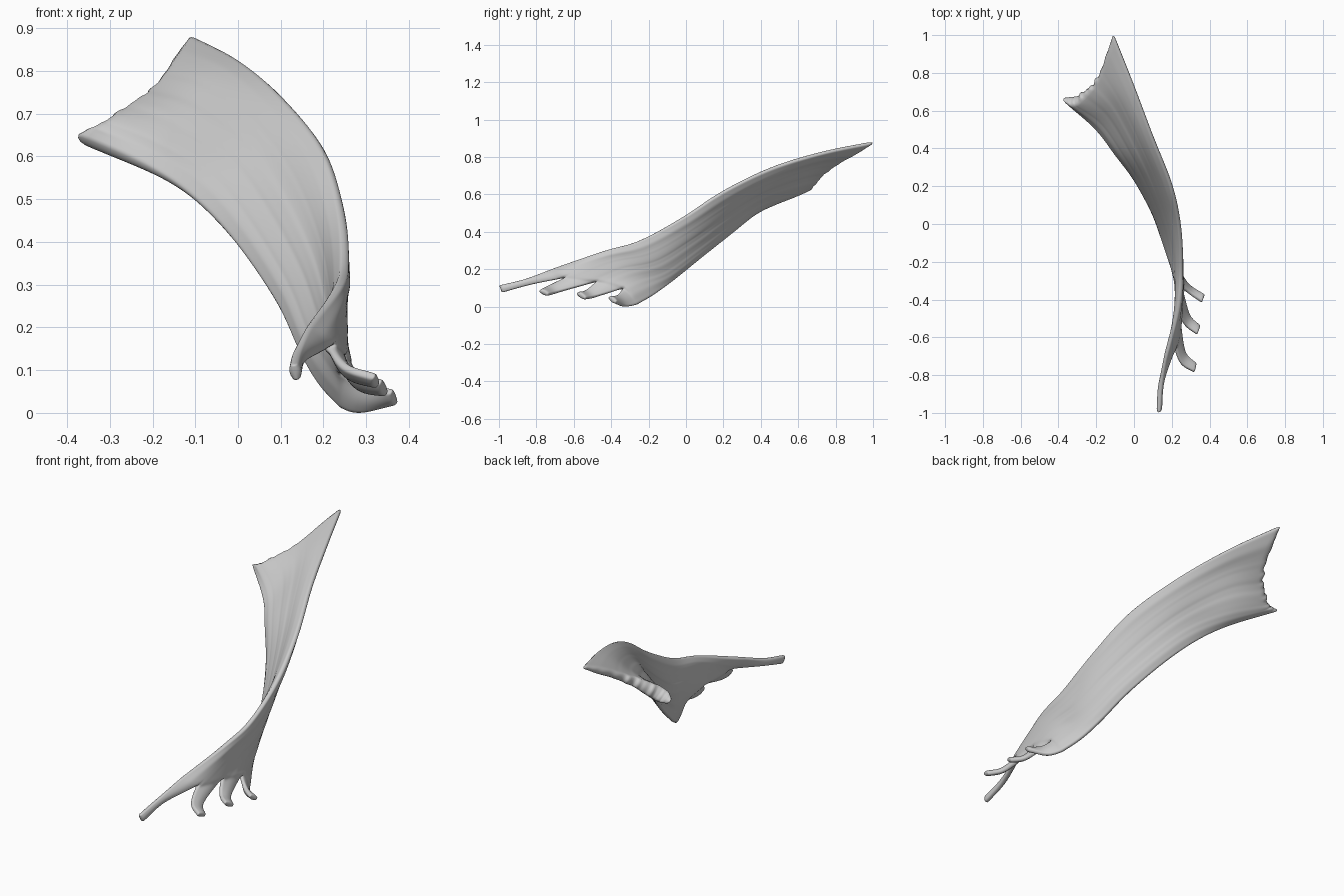
import bpy, bmesh, math, random
from mathutils import Vector as V

if "Cube" in bpy.data.objects:
    bpy.data.objects.remove(bpy.data.objects["Cube"])

random.seed(4)
BAND = 8            # columns per slip
COLS = BAND * 4     # four slips across the sheet
STEPS = 6           # subdivisions between cross-sections


def catmull(p0, p1, p2, p3, t):
    return 0.5 * (2 * p1 + (p2 - p0) * t + (2 * p0 - 5 * p1 + 4 * p2 - p3) * t * t
                  + (3 * p1 - p0 - 3 * p2 + p3) * t ** 3)


def spline(pts, t):
    """Point at t (0..1) on a smooth curve through pts."""
    ext = [2 * pts[0] - pts[1]] + pts + [2 * pts[-1] - pts[-2]]
    s = t * (len(pts) - 1)
    i = min(int(s), len(pts) - 2)
    return catmull(*ext[i:i + 4], s - i)


# Cross-sections of the sheet, from wide torn end to the roots of the slips
sections = [
    [(-.11, 1.01, .88), (-.165, .84, .79), (-.235, .73, .72), (-.315, .665, .665), (-.38, .665, .643)],
    [(0, .73, .823), (-.055, .66, .76), (-.11, .61, .69), (-.165, .555, .615), (-.205, .505, .567)],
    [(.1, .46, .742), (.008, .4, .612), (-.1, .37, .497)],
    [(.2, .2, .617), (.1, .217, .497), (0, .24, .392)],
    [(.243, -.02, .475), (.178, .016, .354), (.095, .07, .255)],
    [(.25, -.25, .352), (.217, -.158, .243), (.15, -.07, .14)],
    [(.235, -.44, .297), (.235, -.41, .25), (.235, -.33, .2), (.22, -.25, .14), (.195, -.17, .065)],
    [(.165, -.7, .205), (.215, -.64, .157), (.24, -.475, .135), (.25, -.335, .098), (.245, -.26, .012)],
]
# Each slip: (upper, lower) edge halfway and at the tip
slips = [
    [((.14, -.85, .15), (.15, -.83, .118)), ((.13, -1, .113), (.137, -.985, .075))],
    [((.25, -.74, .108), (.265, -.665, .083)), ((.32, -.785, .085), (.33, -.74, .063))],
    [((.275, -.54, .083), (.29, -.475, .056)), ((.335, -.585, .073), (.35, -.54, .043))],
    [((.295, -.365, .063), (.29, -.325, .001)), ((.36, -.415, .05), (.375, -.375, .025))],
]

bm = bmesh.new()
wl = bm.verts.layers.deform.verify()
ctrl = [[spline([V(p) for p in row], c / COLS) for c in range(COLS + 1)] for row in sections]


def add_vert(p, weight):
    v = bm.verts.new(p)
    v[wl][0] = weight
    return v


# Main sheet, with faint fibre grooves, a ragged end and a thickened lower corner
n = (len(ctrl) - 1) * STEPS
ridge = [random.uniform(-.0015, .0015) for _ in range(COLS + 1)]
grid = []
for r in range(n + 1):
    row = []
    for c in range(COLS + 1):
        p = spline([k[c] for k in ctrl], r / n)
        fade = math.sin(math.pi * c / COLS)
        p += V((-.65, -.45, .6)) * ridge[c] * fade
        if r == 0:
            p += V((-.11, .27, .06)) * random.uniform(-.06, .06) * fade
        lump = .45 * math.exp(-((r / n) / .15) ** 2 - ((c / COLS - .75) / .25) ** 2)
        row.append(add_vert(p, min(.55, .25 + .8 * fade) + lump))
    grid.append(row)
for r in range(n):
    for c in range(COLS):
        bm.faces.new((grid[r][c], grid[r][c + 1], grid[r + 1][c + 1], grid[r + 1][c]))

# Four finger-like slips growing out of the last row, thinner at their rims
for s, pairs in enumerate(slips):
    last = grid[-1][s * BAND:(s + 1) * BAND + 1]
    ends = [[V(a).lerp(V(b), j / BAND) for j in range(BAND + 1)] for a, b in pairs]
    prev = last
    for k in range(1, 2 * STEPS + 1):
        row = []
        for j, v in enumerate(last):
            pts = [ctrl[-2][s * BAND + j].lerp(v.co, .6), v.co, ends[0][j], ends[1][j]]
            row.append(add_vert(spline(pts, (1 + k / STEPS) / 3),
                                .22 + .18 * math.sin(math.pi * j / BAND)))
        for j in range(BAND):
            bm.faces.new((prev[j], prev[j + 1], row[j + 1], row[j]))
        prev = row

bmesh.ops.recalc_face_normals(bm, faces=bm.faces)
mesh = bpy.data.meshes.new("muscle_sheet")
bm.to_mesh(mesh)
bm.free()
sheet = bpy.data.objects.new("muscle_sheet", mesh)
sheet.vertex_groups.new(name="thickness")
bpy.context.collection.objects.link(sheet)

# Thickness and rounded rims
solid = sheet.modifiers.new("thickness", 'SOLIDIFY')
solid.thickness = .072
solid.offset = 0
solid.vertex_group = "thickness"
sub = sheet.modifiers.new("smooth", 'SUBSURF')
sub.levels = sub.render_levels = 1

bpy.context.view_layer.objects.active = sheet
sheet.select_set(True)
bpy.ops.object.shade_smooth_by_angle(angle=math.radians(50))
